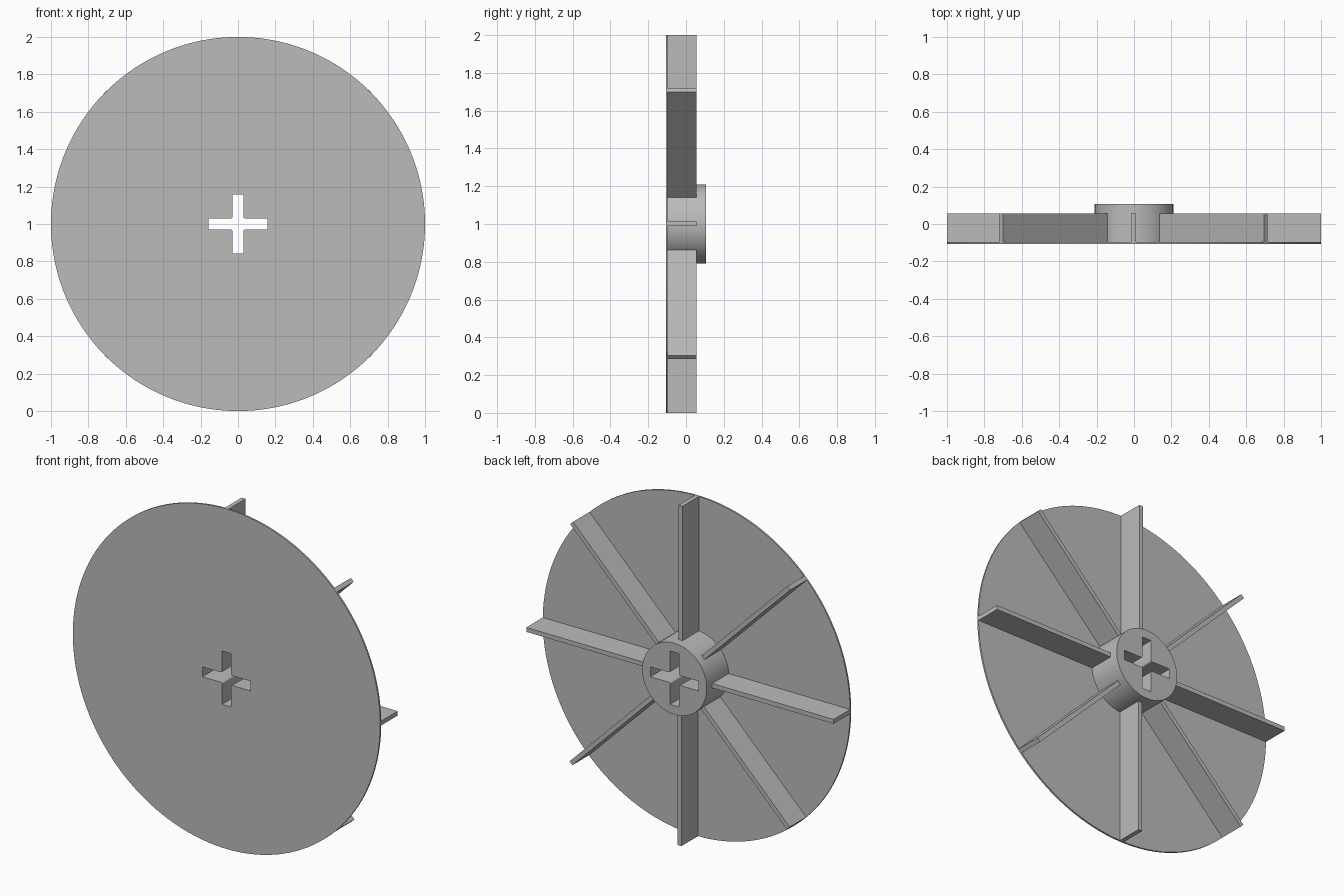
import bpy
import math
from mathutils import Matrix, Vector

default = bpy.data.objects.get("Cube")
if default:
    bpy.data.objects.remove(default, do_unlink=True)

CENTRE = Vector((0, 0, 1))
FRONT, DISC_BACK, FIN_BACK, HUB_BACK = -0.107, -0.097, 0.056, 0.107
RADIUS, HUB_RADIUS = 1.0, 0.21
FIN_THICKNESS, FIN_OFFSET, FIN_COUNT = 0.026, 0.003, 8

grey = bpy.data.materials.new("plain grey")
grey.use_nodes = True
colour = (0.5, 0.5, 0.5, 1)
grey.diffuse_color = colour
grey.node_tree.nodes["Principled BSDF"].inputs["Base Color"].default_value = colour


def prism(name, outline, y0, y1):
    """Extrude an (x, z) outline along y, around the wheel centre."""
    n = len(outline)
    verts = [CENTRE + Vector((x, y, z)) for y in (y0, y1) for x, z in outline]
    faces = [tuple(range(n)), tuple(range(2 * n - 1, n - 1, -1))]
    for i in range(n):
        j = (i + 1) % n
        faces.append((i, i + n, j + n, j))
    mesh = bpy.data.meshes.new(name)
    mesh.from_pydata(verts, [], faces)
    mesh.materials.append(grey)
    obj = bpy.data.objects.new(name, mesh)
    bpy.context.collection.objects.link(obj)
    return obj


def circle(radius, steps):
    angles = [math.tau * i / steps for i in range(steps)]
    return [(radius * math.cos(a), radius * math.sin(a)) for a in angles]


def cross(reach, half, fillet):
    """Plus-shaped outline with rounded inner corners."""
    points = []
    for quarter in range(4):
        turn = Matrix.Rotation(quarter * math.pi / 2, 2)
        arm = [(reach, -half), (reach, half)]
        for step in range(5):
            a = math.radians(270 - 90 * step / 4)
            arm.append((half + fillet + fillet * math.cos(a),
                        half + fillet + fillet * math.sin(a)))
        points += [tuple(turn @ Vector(p)) for p in arm]
    return points


def smooth(obj):
    bpy.ops.object.select_all(action="DESELECT")
    obj.select_set(True)
    bpy.context.view_layer.objects.active = obj
    bpy.ops.object.shade_smooth_by_angle(angle=math.radians(30))


# Thin front disc and rear hub, both pierced by the cross-shaped axle hole
disc = prism("disc", circle(RADIUS, 160), FRONT, DISC_BACK)
hub = prism("hub", circle(HUB_RADIUS, 80), DISC_BACK, HUB_BACK)
cutter = prism("axle_hole_cutter", cross(0.157, 0.029, 0.01), -0.3, 0.3)
cutter.hide_render = True
for part in (disc, hub):
    cut = part.modifiers.new("axle hole", "BOOLEAN")
    cut.operation = "DIFFERENCE"
    cut.solver = "EXACT"
    cut.object = cutter
    bpy.context.view_layer.objects.active = part
    bpy.ops.object.modifier_apply(modifier=cut.name)
    smooth(part)
bpy.data.objects.remove(cutter, do_unlink=True)

# Radial fins behind the disc, rooted in the hub
low = FIN_OFFSET - FIN_THICKNESS / 2
high = FIN_OFFSET + FIN_THICKNESS / 2
fin = [(HUB_RADIUS - 0.01, low), (RADIUS, low), (RADIUS, high), (HUB_RADIUS - 0.01, high)]
for i in range(FIN_COUNT):
    turn = Matrix.Rotation(math.tau * i / FIN_COUNT, 2)
    prism(f"fin_{i + 1}", [tuple(turn @ Vector(p)) for p in fin], DISC_BACK, FIN_BACK)
